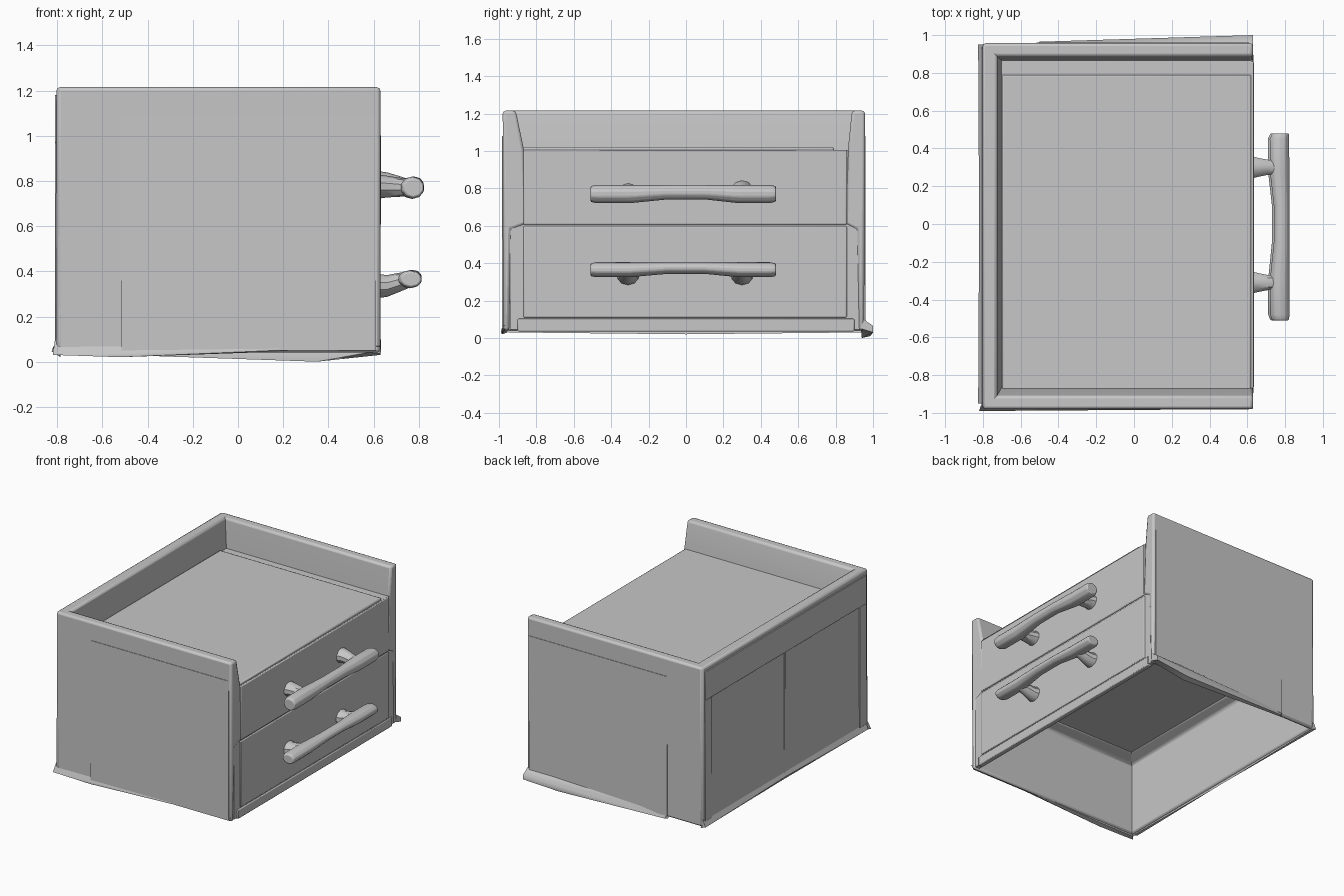
import bpy, bmesh, math
from mathutils import Vector

cube = bpy.data.objects.get("Cube")
if cube:
    bpy.data.objects.remove(cube, do_unlink=True)

grey = bpy.data.materials.new("plain grey")
grey.use_nodes = True
COLOUR = (0.57, 0.57, 0.57, 1)
grey.diffuse_color = COLOUR
grey.node_tree.nodes["Principled BSDF"].inputs["Base Color"].default_value = COLOUR


def finish(name, bm, bevel=0.0):
    """Turn a bmesh into a shaded object with optional rounded edges."""
    bmesh.ops.recalc_face_normals(bm, faces=bm.faces)
    mesh = bpy.data.meshes.new(name)
    bm.to_mesh(mesh)
    bm.free()
    mesh.materials.append(grey)
    ob = bpy.data.objects.new(name, mesh)
    bpy.context.scene.collection.objects.link(ob)
    if bevel:
        mod = ob.modifiers.new("rounded edges", "BEVEL")
        mod.width = bevel
        mod.segments = 2
    bpy.ops.object.select_all(action="DESELECT")
    bpy.context.view_layer.objects.active = ob
    ob.select_set(True)
    bpy.ops.object.shade_smooth_by_angle(angle=math.radians(35))
    return ob


def bridge(bm, rings):
    """Skin a list of vertex rings and cap both ends."""
    n = len(rings[0])
    for a, b in zip(rings, rings[1:]):
        for i in range(n):
            j = (i + 1) % n
            bm.faces.new((a[i], a[j], b[j], b[i]))
    bm.faces.new(rings[0])
    bm.faces.new(rings[-1])


def prism(name, profile, axis, start, end, bevel=0.0):
    """Extrude a profile along x (profile is y,z) or y (profile is x,z)."""
    bm = bmesh.new()
    rings = []
    for s in (start, end):
        rings.append([bm.verts.new((s, a, z) if axis == "x" else (a, s, z))
                      for a, z in profile])
    bridge(bm, rings)
    return finish(name, bm, bevel)


def box(name, x, y, z, bevel=0.0):
    profile = [(x[0], z[0]), (x[1], z[0]), (x[1], z[1]), (x[0], z[1])]
    return prism(name, profile, "y", y[0], y[1], bevel)


def hull(name, points):
    bm = bmesh.new()
    for p in points:
        bm.verts.new(p)
    bmesh.ops.convex_hull(bm, input=bm.verts)
    return finish(name, bm)


def tube(name, sections, axis, bevel=0.0, sides=10):
    """Loft ellipses given as (centre, horizontal radius, vertical radius)."""
    bm = bmesh.new()
    across = Vector((1, 0, 0)) if axis == "y" else Vector((0, 1, 0))
    up = Vector((0, 0, 1))
    rings = []
    for centre, rh, rv in sections:
        ring = []
        for i in range(sides):
            t = math.tau * (i + 0.5) / sides
            p = Vector(centre) + across * rh * math.cos(t) + up * rv * math.sin(t)
            ring.append(bm.verts.new(p))
        rings.append(ring)
    bridge(bm, rings)
    return finish(name, bm, bevel)


# Side walls: thick above, thin below, with a chamfer up to the cavity ceiling
for name, side, outer in (("front_wall", -1, 0.98), ("rear_wall", 1, 0.957)):
    profile = [(outer - 0.005, 0.04), (outer, 1.215), (outer - 0.07, 1.215),
               (0.865, 1.0), (0.85, 0.61), (outer - 0.045, 0.58), (outer - 0.035, 0.04)]
    prism(name, [(side * y, z) for y, z in profile], "x", -0.8, 0.63, 0.015)
    # Shallow outer skin that leaves a vertical step
    ys = sorted((side * (outer - 0.015), side * (outer + 0.003)))
    box(name + "_skin", (-0.515, 0.61), ys, (0.05, 1.08))

# Closed end wall
prism("end_wall", [(-0.807, 0.04), (-0.803, 1.215), (-0.725, 1.215), (-0.7, 1.0),
                   (-0.69, 0.61), (-0.765, 0.58), (-0.775, 0.04)],
      "y", -0.975, 0.953, 0.015)
box("end_top_band", (-0.811, -0.785), (-0.95, 0.93), (0.97, 1.18), 0.003)
for name, y0, y1 in (("end_band_front", -0.95, -0.87), ("end_band_rear", 0.85, 0.93)):
    box(name, (-0.811, -0.785), (y0, y1), (0.08, 0.97), 0.003)
box("end_seam", (-0.81, -0.785), (-0.005, 0.005), (0.08, 0.97))

# Top deck and its raised panel
box("deck", (-0.74, 0.61), (-0.9, 0.9), (0.612, 1.005))
box("deck_panel", (-0.7, 0.62), (-0.88, 0.79), (0.95, 1.022), 0.008)

# Drawer side
prism("drawer_backing", [(0.624, 0.045), (0.624, 1.005), (0.51, 1.005), (0.51, 0.61),
                         (0.58, 0.58), (0.59, 0.045)], "y", -0.94, 0.93)
box("lower_drawer", (0.6, 0.631), (-0.87, 0.86), (0.11, 0.598), 0.006)
box("upper_drawer", (0.6, 0.634), (-0.87, 0.86), (0.606, 1.004), 0.006)
box("bottom_rail", (0.595, 0.632), (-0.9, 0.9), (0.035, 0.103), 0.006)

# Flared skirts along the bottom edge
hull("rear_skirt", [(-0.52, 0.945, 0.03), (-0.52, 0.95, 0.07), (0.35, 0.95, 0.1),
                    (0.63, 0.95, 0.1), (-0.5, 0.965, 0.03), (0.35, 0.985, 0.01),
                    (0.35, 0.94, 0.0), (0.63, 1.0, 0.03), (0.63, 1.0, 0.065),
                    (0.63, 0.935, 0.05)])
hull("front_skirt", [(-0.81, -0.96, 0.1), (-0.82, -0.99, 0.03), (-0.79, -0.955, 0.03),
                     (-0.52, -0.985, 0.02), (-0.52, -0.955, 0.03), (0.63, -0.98, 0.07),
                     (0.63, -0.955, 0.06), (-0.3, -0.965, 0.09)])
for name, side in (("end_skirt_front", -1), ("end_skirt_rear", 1)):
    hull(name, [(-0.8, 0, 0.1), (-0.82, 0, 0.06), (-0.785, 0, 0.02),
                (-0.8, side * 0.95, 0.1), (-0.825, side * 0.95, 0.045),
                (-0.785, side * 0.95, 0.03)])


def handle(name, z, bar_r, post_zs, shift):
    """Slightly waisted grip bar on two flared posts."""
    sections = []
    for y, x, dz, r in ((-0.51, 0.77, 0, 0.85), (-0.48, 0.766, 0, 1), (-0.3, 0.765, 0, 1),
                        (-0.1, 0.775, 0.01, 0.8), (0.1, 0.775, 0.01, 0.8),
                        (0.28, 0.765, 0, 1), (0.45, 0.764, 0, 1), (0.48, 0.77, 0, 0.85)):
        sections.append(((x + shift, y, z + dz), 0.054 * r, bar_r * r))
    tube(name + "_bar", sections, "y", 0.006)
    for label, y, post_z in (("front", -0.31, post_zs[0]), ("rear", 0.3, post_zs[1])):
        tube(name + "_post_" + label,
             [((0.61, y, post_z), 0.065, 0.055), ((0.66, y, post_z), 0.052, 0.048),
              ((0.71, y, (post_z + z) / 2), 0.042, 0.043), ((0.765, y, z), 0.04, 0.035)], "x")


handle("upper_handle", 0.77, 0.05, (0.775, 0.79), 0.006)
handle("lower_handle", 0.365, 0.04, (0.335, 0.335), -0.004)
